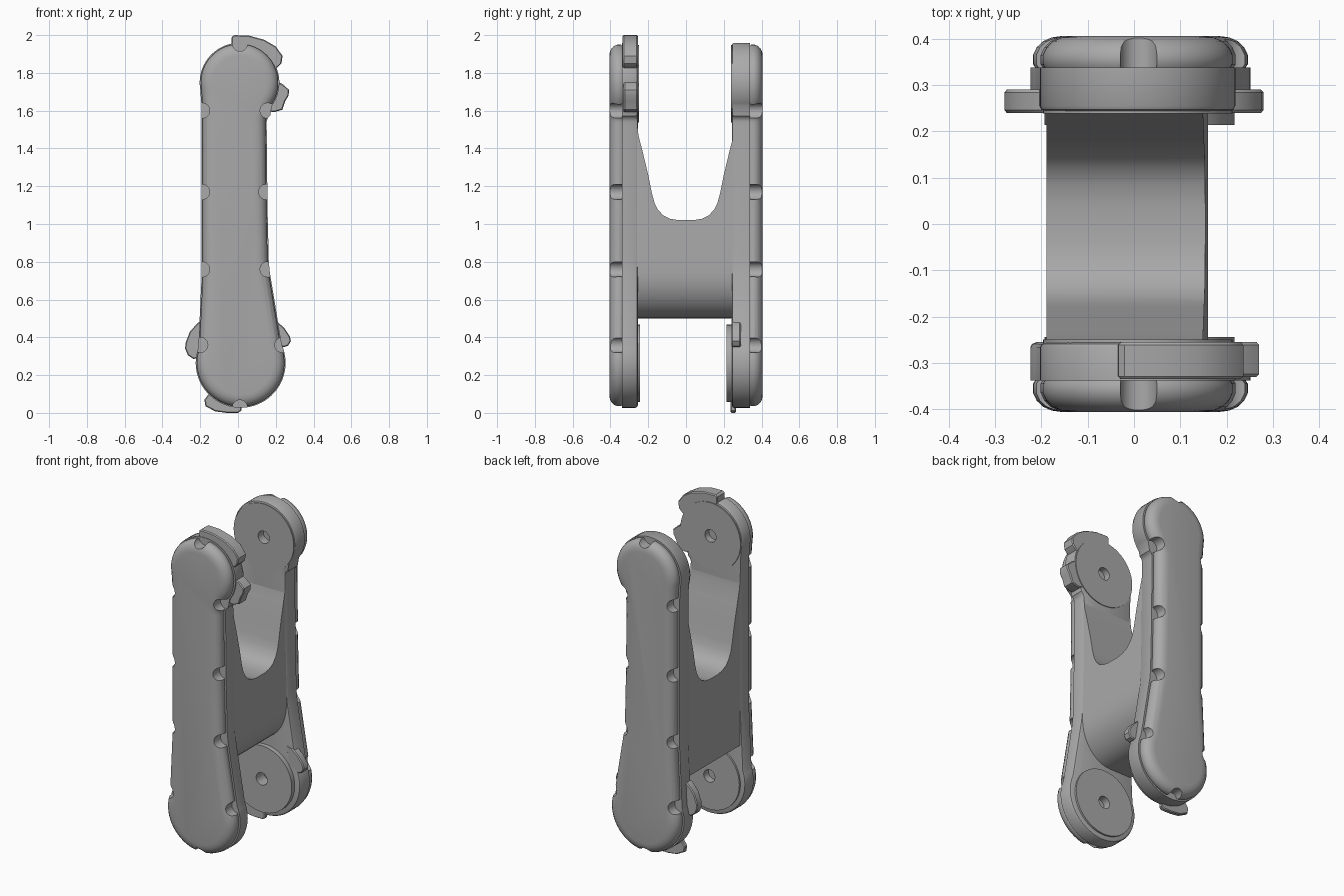
import bpy, bmesh, math
from mathutils import Matrix, Vector

if "Cube" in bpy.data.objects:
    bpy.data.objects.remove(bpy.data.objects["Cube"])

grey = bpy.data.materials.new("plain grey")
grey.use_nodes = True
COLOR = (0.4, 0.4, 0.4, 1)
grey.diffuse_color = COLOR
grey.node_tree.nodes["Principled BSDF"].inputs["Base Color"].default_value = COLOR


def arc(cx, cz, r, a0, a1, n):
    """Points on an arc, angles in degrees."""
    angles = [math.radians(a0 + (a1 - a0) * i / n) for i in range(n + 1)]
    return [(cx + r * math.cos(a), cz + r * math.sin(a)) for a in angles]


def inset(pts, d):
    """Move a counter-clockwise outline inwards by d."""
    out = []
    for i, p in enumerate(pts):
        p = Vector(p)
        a = (p - Vector(pts[i - 1])).normalized()
        b = (Vector(pts[(i + 1) % len(pts)]) - p).normalized()
        n = Vector((-a.y - b.y, a.x + b.x)).normalized()
        scale = max(0.6, n.dot(Vector((-a.y, a.x))))
        out.append(p + n * d / scale)
    return out


def finish(name, bm):
    bmesh.ops.recalc_face_normals(bm, faces=bm.faces)
    me = bpy.data.meshes.new(name)
    bm.to_mesh(me)
    bm.free()
    ob = bpy.data.objects.new(name, me)
    bpy.context.collection.objects.link(ob)
    me.materials.append(grey)
    return ob


def loft(name, pts, rings, axis="y"):
    """Stack inset copies of an outline; each ring is (inset, depth)."""
    bm = bmesh.new()
    loops = []
    for d, y in rings:
        flat = inset(pts, d)
        loops.append([bm.verts.new((p[0], y, p[1]) if axis == "y" else (y, p[0], p[1]))
                      for p in flat])
    for lo, hi in zip(loops, loops[1:]):
        for i in range(len(lo)):
            bm.faces.new((lo[i - 1], lo[i], hi[i], hi[i - 1]))
    bm.faces.new(loops[0])
    bm.faces.new(loops[-1])
    return finish(name, bm)


def cylinders(name, spots, r, y0, y1):
    """Cylinders along y at each (x, z) spot."""
    bm = bmesh.new()
    for x, z in spots:
        m = Matrix.Translation((x, (y0 + y1) / 2, z)) @ Matrix.Rotation(math.pi / 2, 4, "X")
        bmesh.ops.create_cone(bm, cap_ends=True, segments=48, radius1=r, radius2=r,
                              depth=abs(y1 - y0), matrix=m)
    return finish(name, bm)


def cut(ob, cutter):
    cutter.hide_render = True
    mod = ob.modifiers.new("cut", "BOOLEAN")
    mod.operation, mod.solver, mod.object = "DIFFERENCE", "EXACT", cutter
    bpy.context.view_layer.objects.active = ob
    bpy.ops.object.modifier_apply(modifier=mod.name)
    bpy.data.objects.remove(cutter)


# Shared arm outline: large round foot, narrow shank, round head with a neck
outline = (arc(0.014, 0.265, 0.232, 160, 384, 44)
           + [(0.163, 0.74), (0.157, 0.8), (0.15, 1.1), (0.146, 1.52)]
           + arc(0.19, 1.54, 0.044, 180, 125, 5)
           + arc(0.008, 1.748, 0.205, -36, 190, 44)
           + [(-0.187, 1.62), (-0.187, 1.1), (-0.187, 0.72)])

NOTCHES = [(0.01, 1.955), (0.01, 0.028), (-0.19, 1.6), (0.157, 1.6), (-0.19, 1.17),
           (0.15, 1.17), (-0.19, 0.76), (0.157, 0.76), (-0.2, 0.36), (0.235, 0.36)]

FOOT, HEAD = (0.012, 0.262), (0.008, 1.742)
parts = []
# side: sign, arm inner face, foot boss face, head boss face
for side, s, inner, foot_y, head_y in (("front", -1, 0.255, 0.244, 0.25),
                                       ("back", 1, 0.243, 0.214, 0.239)):
    cover = loft(side + "_cover", outline,
                 [(d, s * y) for d, y in ((0.01, 0.33), (0, 0.345), (0, 0.365), (0.008, 0.382),
                                          (0.022, 0.395), (0.04, 0.403), (0.062, 0.406))])
    cut(cover, cylinders("notch_cutter", NOTCHES, 0.04, 0.3 * s, 0.5 * s))
    arm = loft(side + "_arm", outline,
               [(d, s * y) for d, y in ((0.008, inner), (-0.002, inner + 0.004),
                                        (-0.006, inner + 0.012), (-0.006, 0.338))])
    parts += [cover, arm]
    # Round pivot bosses with a shallow pin hole
    for end, spot, face in (("foot", FOOT, foot_y), ("head", HEAD, head_y)):
        boss = cylinders(f"{side}_{end}_boss", [spot], 0.205, face * s, 0.32 * s)
        for ob in (boss, arm):
            cut(ob, cylinders("pin_cutter", [spot], 0.038, 0.18 * s, 0.29 * s))
        parts.append(boss)

# Web joining both arms, rounded under its left edge
web_outline = ([(-0.189, 0.5), (-0.04, 0.5)]
               + [(-0.04 + 0.2 * math.sin(a), 0.74 - 0.24 * math.cos(a))
                  for a in (math.pi / 20 * i for i in range(1, 11))]
               + [(0.158, 0.85), (0.152, 1.1), (0.148, 1.56), (-0.189, 1.56)])
web = loft("web", web_outline, [(0, -0.325), (0, 0.325)])
half = [(0.04, 1.02), (0.085, 1.028), (0.12, 1.045), (0.148, 1.075), (0.166, 1.11),
        (0.18, 1.16), (0.2, 1.26), (0.23, 1.385), (0.252, 1.47), (0.258, 1.53), (0.258, 1.7)]
saddle = half + [(-y, z) for y, z in reversed(half)]
cut(web, loft("saddle_cutter", saddle, [(0, -0.4), (0, 0.4)], axis="x"))
parts.append(web)

# Stop lugs around the front head and the back foot
LUGS = {
    "head_top_lug": (-0.335, -0.255, [(0.0, 1.88), (0.15, 1.8), (0.21, 1.83), (0.23, 1.85),
                     (0.236, 1.89), (0.2, 1.94), (0.14, 1.975), (0.06, 1.997), (-0.02, 2.0),
                     (-0.033, 1.99), (-0.035, 1.93)]),
    "head_side_lug": (-0.33, -0.255, [(0.14, 1.7), (0.15, 1.6), (0.19, 1.592), (0.235, 1.605),
                      (0.25, 1.65), (0.268, 1.68), (0.27, 1.71), (0.24, 1.738), (0.2, 1.76)]),
    "foot_left_lug": (0.24, 0.29, [(0.18, 0.38), (0.24, 0.348), (0.265, 0.355), (0.28, 0.38),
                      (0.275, 0.405), (0.245, 0.45), (0.2, 0.49), (0.16, 0.5)]),
    "foot_right_lug": (0.24, 0.29, [(-0.17, 0.5), (-0.215, 0.475), (-0.255, 0.43), (-0.278, 0.37),
                       (-0.28, 0.34), (-0.265, 0.305), (-0.235, 0.285), (-0.18, 0.3)]),
    "foot_bottom_lug": (0.236, 0.265, [(-0.14, 0.12), (-0.178, 0.07), (-0.172, 0.035),
                        (-0.12, 0.008), (-0.06, 0.0), (0.0, 0.0), (0.018, 0.012), (0.02, 0.08)]),
}
for name, (y0, y1, pts) in LUGS.items():
    parts.append(loft(name, pts, [(0.005, y0), (0, y0 + 0.006), (0, y1 - 0.006), (0.005, y1)]))

# Smooth shading with sharp edges kept
bpy.ops.object.select_all(action="DESELECT")
for ob in parts:
    ob.select_set(True)
bpy.context.view_layer.objects.active = parts[0]
bpy.ops.object.shade_smooth_by_angle(angle=math.radians(35))
